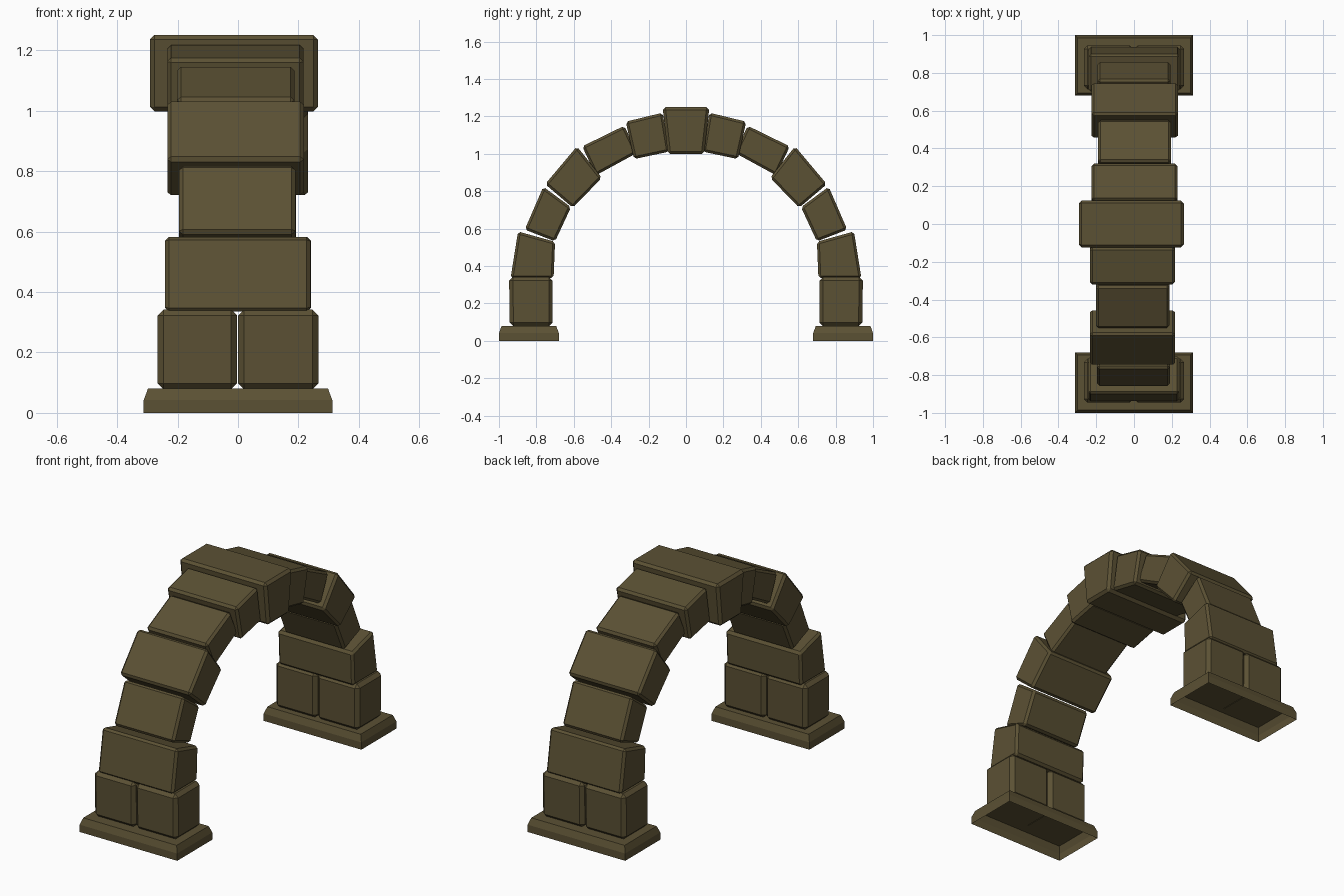
import bpy, bmesh

if "Cube" in bpy.data.objects:
    bpy.data.objects.remove(bpy.data.objects["Cube"])

stone = bpy.data.materials.new("brown stone")
stone.diffuse_color = (0.105, 0.082, 0.034, 1)
stone.use_nodes = True
stone.node_tree.nodes["Principled BSDF"].inputs["Base Color"].default_value = stone.diffuse_color


def finish(bm, name):
    bmesh.ops.recalc_face_normals(bm, faces=bm.faces[:])
    me = bpy.data.meshes.new(name)
    bm.to_mesh(me)
    bm.free()
    me.materials.append(stone)
    ob = bpy.data.objects.new(name, me)
    bpy.context.collection.objects.link(ob)
    return ob


def block(name, quad, x0, x1, bevel=0.013):
    """Chamfered stone: a (y, z) quad extruded from x0 to x1."""
    bm = bmesh.new()
    a = [bm.verts.new((x0, y, z)) for y, z in quad]
    b = [bm.verts.new((x1, y, z)) for y, z in quad]
    bm.faces.new(a)
    bm.faces.new(b[::-1])
    for i in range(4):
        j = (i + 1) % 4
        bm.faces.new((a[i], b[i], b[j], a[j]))
    bmesh.ops.recalc_face_normals(bm, faces=bm.faces[:])
    bmesh.ops.bevel(bm, geom=bm.edges[:], offset=bevel, segments=1,
                    profile=0.5, affect='EDGES')
    return finish(bm, name)


def plinth(name, s):
    """Open-bottomed foot: straight lower band, sloped shoulder, flat cap."""
    bm = bmesh.new()
    rings = []
    for z, d in ((0, 0), (0.042, 0), (0.08, 0.014)):
        x, y0, y1 = 0.312 - d, s * (0.68 + d), s * (1.0 - d)
        rings.append([bm.verts.new(p) for p in
                      ((-x, y0, z), (x, y0, z), (x, y1, z), (-x, y1, z))])
    for lo, hi in zip(rings, rings[1:]):
        for i in range(4):
            j = (i + 1) % 4
            bm.faces.new((lo[i], lo[j], hi[j], hi[i]))
    bm.faces.new(rings[-1])
    ob = finish(bm, name)
    # make sure the cap looks up
    me = ob.data
    if me.polygons[-1].normal.z < 0:
        me.flip_normals()


# keystone
block("keystone", [(-0.125, 1.25), (0.125, 1.25), (0.097, 0.998), (-0.097, 0.998)],
      -0.292, 0.264, 0.015)

# arch stones: side profile, x range at the front, x range at the back
arch = [
    ("upper_stone", [(0.125, 1.22), (0.322, 1.172), (0.278, 0.972), (0.09, 1.012)],
     (-0.234, 0.217), (-0.225, 0.23)),
    ("haunch_stone", [(0.33, 1.15), (0.555, 1.04), (0.482, 0.885), (0.262, 1.005)],
     (-0.202, 0.187), (-0.19, 0.196)),
    ("shoulder_stone", [(0.583, 1.04), (0.753, 0.838), (0.605, 0.712), (0.45, 0.872)],
     (-0.234, 0.218), (-0.225, 0.232)),
    ("rising_stone", [(0.763, 0.824), (0.862, 0.595), (0.70, 0.532), (0.615, 0.715)],
     (-0.195, 0.19), (-0.192, 0.192)),
    ("springer_stone", [(0.70, 0.53), (0.898, 0.585), (0.938, 0.335), (0.708, 0.335)],
     (-0.242, 0.24), (-0.24, 0.242)),
]
pier = [(0.713, 0.342), (0.946, 0.342), (0.942, 0.078), (0.713, 0.078)]

for side, s in (("front", -1), ("back", 1)):
    for name, quad, front_x, back_x in arch:
        xr = front_x if s < 0 else back_x
        block(f"{side}_{name}", [(s * y, z) for y, z in quad], *xr)
    # paired pier stones
    q = [(s * y, z) for y, z in pier]
    block(f"{side}_pier_left", q, -0.266, -0.003, 0.02)
    block(f"{side}_pier_right", q, 0.0, 0.266, 0.02)
    plinth(f"{side}_plinth", s)
